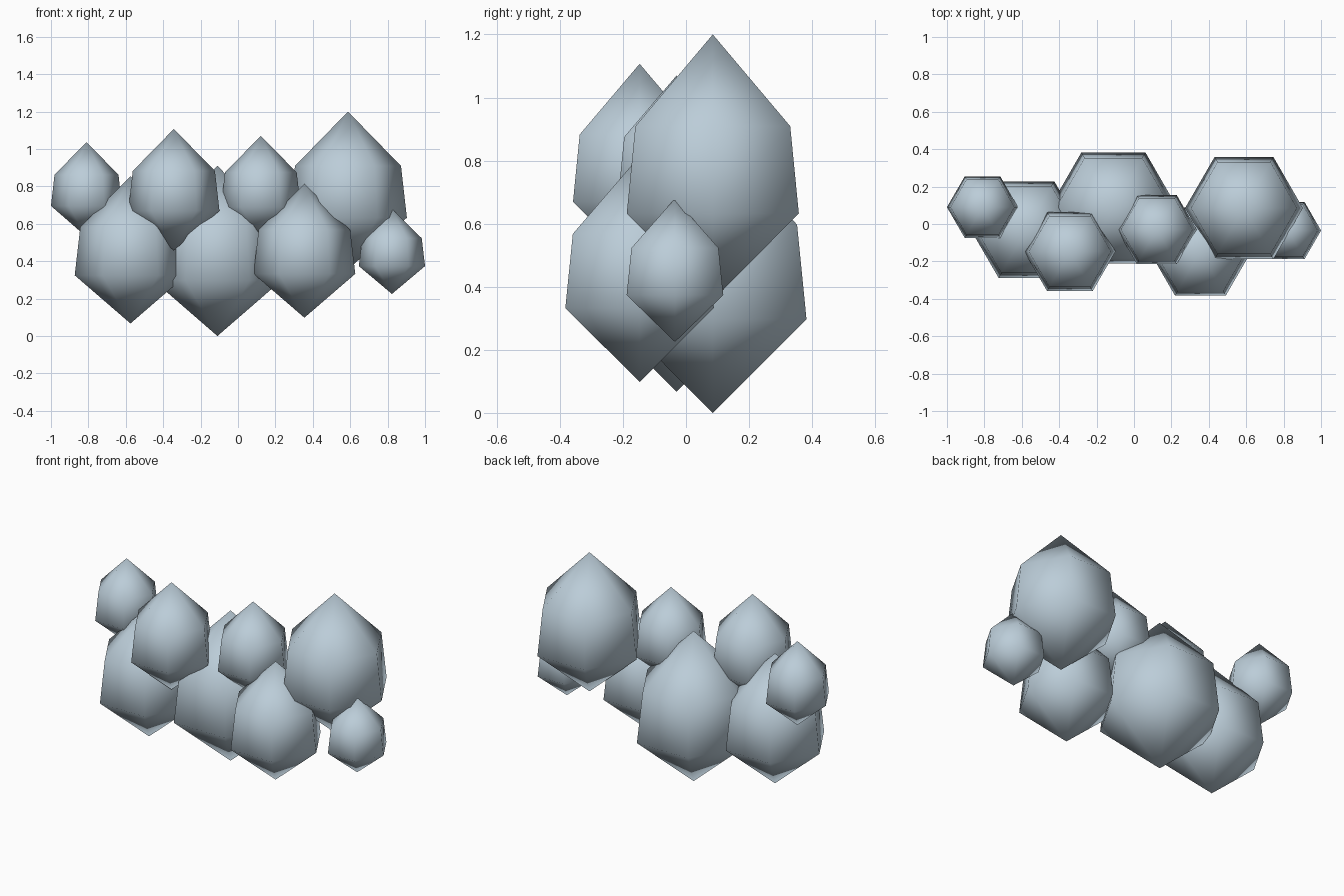
import bpy, bmesh, math

if "Cube" in bpy.data.objects:
    bpy.data.objects.remove(bpy.data.objects["Cube"])

# one pale blue-grey colour for the whole cluster
mat = bpy.data.materials.new("pale_blue_grey")
mat.diffuse_color = (0.50, 0.61, 0.69, 1)
mat.use_nodes = True
mat.node_tree.nodes["Principled BSDF"].inputs["Base Color"].default_value = mat.diffuse_color


def puff(name, x, y, radius, bottom, top):
    """Six-sided puff: two rings closed by a point above and below."""
    bm = bmesh.new()
    h = top - bottom

    def ring(scale, z):
        return [bm.verts.new((scale * radius * math.cos(i * math.pi / 3),
                              scale * radius * math.sin(i * math.pi / 3), z))
                for i in range(6)]

    low, high = ring(1.0, 0.327 * h), ring(0.9, 0.655 * h)
    base, tip = bm.verts.new((0, 0, 0)), bm.verts.new((0, 0, h))
    for i in range(6):
        j = (i + 1) % 6
        bm.faces.new((base, low[j], low[i]))
        bm.faces.new((low[i], low[j], high[j], high[i]))
        bm.faces.new((high[i], high[j], tip))
    for f in bm.faces:
        f.smooth = True
    bmesh.ops.recalc_face_normals(bm, faces=bm.faces)
    mesh = bpy.data.meshes.new(name)
    bm.to_mesh(mesh)
    bm.free()
    mesh.materials.append(mat)
    ob = bpy.data.objects.new(name, mesh)
    ob.location = (x, y, bottom)
    bpy.context.collection.objects.link(ob)


# lower row
puff("lower_left_puff", -0.575, -0.03, 0.298, 0.067, 0.855)
puff("lower_middle_puff", -0.11, 0.085, 0.343, 0.0, 0.91)
puff("lower_right_puff", 0.355, -0.147, 0.272, 0.098, 0.815)
puff("lower_end_puff", 0.823, -0.035, 0.177, 0.225, 0.68)

# upper row
puff("upper_end_puff", -0.81, 0.09, 0.19, 0.53, 1.037)
puff("upper_left_puff", -0.343, -0.147, 0.244, 0.457, 1.107)
puff("upper_middle_puff", 0.122, -0.03, 0.213, 0.505, 1.07)
puff("upper_right_puff", 0.588, 0.085, 0.315, 0.357, 1.2)
